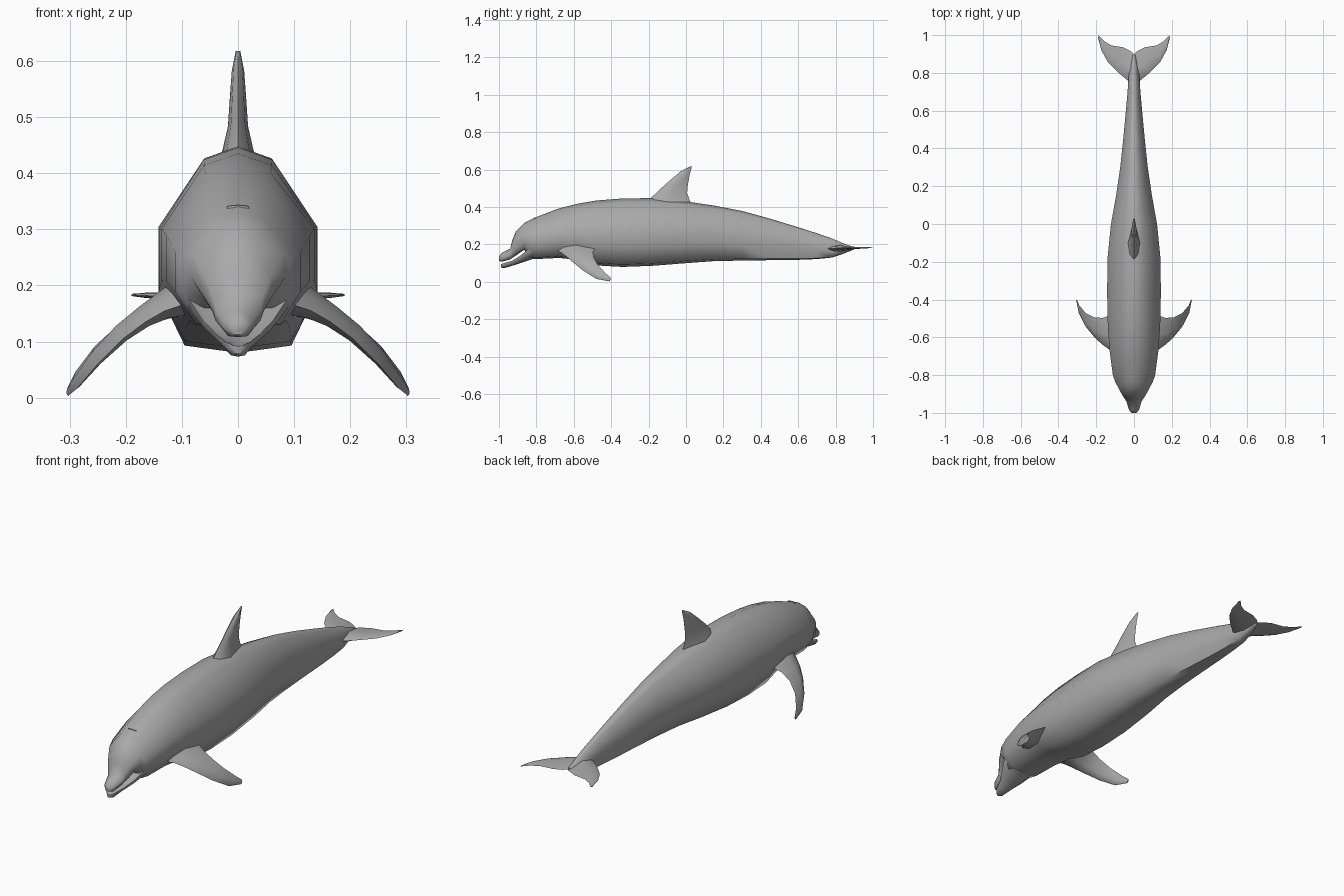
import bpy, bmesh, math
from mathutils import Vector

grey = bpy.data.materials.new("dolphin grey")
grey.diffuse_color = (0.40, 0.40, 0.40, 1)


def loft(name, rings, angle=60):
    """Skin a list of equal-length closed rings, cap the ends, shade smooth."""
    bm = bmesh.new()
    loops = [[bm.verts.new(p) for p in ring] for ring in rings]
    n = len(loops[0])
    for a, b in zip(loops, loops[1:]):
        for i in range(n):
            j = (i + 1) % n
            bm.faces.new((a[i], a[j], b[j], b[i]))
    bm.faces.new(loops[0])
    bm.faces.new(loops[-1][::-1])
    bmesh.ops.recalc_face_normals(bm, faces=bm.faces)
    mesh = bpy.data.meshes.new(name)
    bm.to_mesh(mesh)
    bm.free()
    mesh.materials.append(grey)
    obj = bpy.data.objects.new(name, mesh)
    bpy.context.collection.objects.link(obj)
    bpy.context.view_layer.objects.active = obj
    obj.select_set(True)
    bpy.ops.object.shade_smooth_by_angle(angle=math.radians(angle))
    obj.select_set(False)
    return obj


def section(y, top, bottom, half, outline):
    """Mirror a half outline (width and height fractions) into a full ring."""
    right = [(u * half, y, bottom + v * (top - bottom)) for u, v in outline]
    left = [(-x, yy, z) for x, yy, z in right[-2:0:-1]]
    return right + left


def fin(name, stations, side=1):
    """Loft lens sections between leading and trailing edge points."""
    rings = []
    mids = [(Vector(l) + Vector(t)) / 2 for l, t, _ in stations]
    for i, (l, t, thick) in enumerate(stations):
        l, t = Vector(l), Vector(t)
        span = mids[min(i + 1, len(mids) - 1)] - mids[max(i - 1, 0)]
        nrm = (t - l).cross(span).normalized() * thick / 2
        ring = [l, l.lerp(t, 0.15) + nrm * 0.7, l.lerp(t, 0.45) + nrm, t,
                l.lerp(t, 0.45) - nrm, l.lerp(t, 0.15) - nrm * 0.7]
        rings.append([(p.x * side, p.y, p.z) for p in ring])
    return loft(name, rings)


# Body with head and upper beak: y, top, bottom, half width
body_outline = [(0, 1), (0.43, 0.94), (1, 0.61), (1, 0.30), (0.67, 0.035), (0, 0)]
body = [
    (-1.0, 0.136, 0.112, 0.012), (-0.985, 0.155, 0.108, 0.026),
    (-0.94, 0.178, 0.120, 0.040), (-0.928, 0.225, 0.128, 0.047),
    (-0.91, 0.270, 0.140, 0.060), (-0.865, 0.315, 0.172, 0.084),
    (-0.835, 0.331, 0.125, 0.100), (-0.80, 0.347, 0.122, 0.112),
    (-0.68, 0.393, 0.128, 0.128), (-0.58, 0.418, 0.118, 0.136),
    (-0.48, 0.435, 0.088, 0.141), (-0.34, 0.446, 0.080, 0.142),
    (-0.18, 0.448, 0.086, 0.140), (0.0, 0.430, 0.100, 0.122),
    (0.15, 0.408, 0.111, 0.095), (0.30, 0.379, 0.114, 0.073),
    (0.45, 0.338, 0.116, 0.057), (0.60, 0.292, 0.118, 0.043),
    (0.70, 0.260, 0.122, 0.034), (0.78, 0.232, 0.130, 0.029),
    (0.84, 0.207, 0.150, 0.022), (0.895, 0.186, 0.172, 0.008),
]
loft("body", [section(*s, body_outline) for s in body])

# Lower jaw with a flat top, rooted inside the throat
jaw_outline = [(0, 0.85), (0.8, 0.88), (1, 1), (0.95, 0.6), (0.55, 0.1), (0, 0)]
jaw = [
    (-0.99, 0.094, 0.078, 0.010), (-0.975, 0.100, 0.073, 0.023),
    (-0.93, 0.113, 0.086, 0.039), (-0.89, 0.137, 0.099, 0.062),
    (-0.85, 0.170, 0.112, 0.084), (-0.82, 0.186, 0.122, 0.094),
    (-0.76, 0.190, 0.130, 0.090),
]
loft("lower_jaw", [section(*s, jaw_outline) for s in jaw])

# Blowhole slit on top of the head
slit = [[(x, -0.812 + 40 * x * x * 0.3 + d, 0.343 - 6 * x * x + h)
         for d, h in ((-0.002, 0), (0.002, 0.001), (0.002, -0.004), (-0.002, -0.004))]
        for x in (-0.02, -0.01, 0, 0.01, 0.02)]
loft("blowhole", slit)

# Dorsal fin: leading point, trailing point, thickness
fin("dorsal_fin", [
    ((0, -0.24, 0.41), (0, 0.04, 0.40), 0.080),
    ((0, -0.19, 0.446), (0, 0.022, 0.432), 0.056),
    ((0, -0.145, 0.49), (0, 0.006, 0.475), 0.036),
    ((0, -0.095, 0.535), (0, 0.010, 0.52), 0.030),
    ((0, -0.03, 0.59), (0, 0.020, 0.575), 0.022),
    ((0, 0.022, 0.618), (0, 0.032, 0.618), 0.008),
])

# Paired flippers and tail flukes
flipper = [
    ((0.085, -0.70, 0.170), (0.085, -0.46, 0.200), 0.075),
    ((0.13, -0.665, 0.155), (0.13, -0.485, 0.178), 0.052),
    ((0.165, -0.64, 0.135), (0.165, -0.497, 0.162), 0.038),
    ((0.205, -0.605, 0.105), (0.21, -0.495, 0.133), 0.030),
    ((0.25, -0.55, 0.060), (0.255, -0.472, 0.092), 0.022),
    ((0.287, -0.48, 0.016), (0.29, -0.43, 0.046), 0.014),
    ((0.303, -0.41, 0.003), (0.303, -0.40, 0.020), 0.006),
]
fluke = [
    ((0.0, 0.735, 0.178), (0.0, 0.900, 0.180), 0.046),
    ((0.03, 0.757, 0.178), (0.022, 0.918, 0.180), 0.032),
    ((0.085, 0.803, 0.180), (0.06, 0.936, 0.181), 0.020),
    ((0.14, 0.860, 0.181), (0.12, 0.945, 0.182), 0.013),
    ((0.173, 0.920, 0.182), (0.158, 0.968, 0.183), 0.009),
    ((0.19, 0.985, 0.183), (0.188, 1.0, 0.183), 0.004),
]
for label, side in (("right", 1), ("left", -1)):
    fin(label + "_flipper", flipper, side)
    fin(label + "_fluke", fluke, side)
